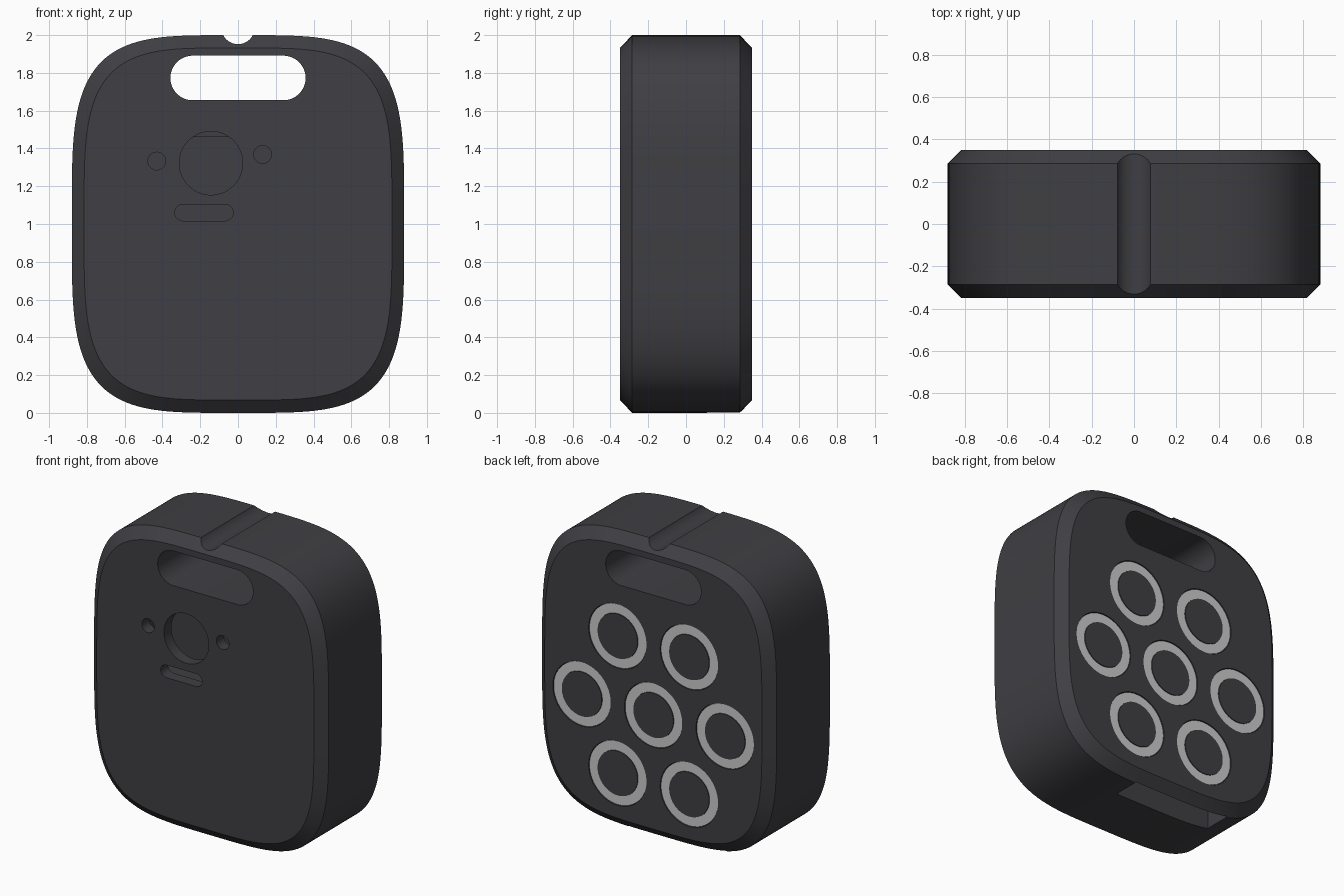
import bpy, bmesh
from math import sin, cos, pi, copysign, sqrt

if "Cube" in bpy.data.objects:
    bpy.data.objects.remove(bpy.data.objects["Cube"])


def material(name, rgb):
    m = bpy.data.materials.new(name)
    m.diffuse_color = (*rgb, 1)
    m.use_nodes = True
    m.node_tree.nodes["Principled BSDF"].inputs["Base Color"].default_value = m.diffuse_color
    return m


def loft(name, loops, closed=False):
    """Skin loops of 3D points; cap the ends, or join last to first."""
    bm = bmesh.new()
    rows = [[bm.verts.new(p) for p in loop] for loop in loops]
    pairs = list(zip(rows, rows[1:] + rows[:1])) if closed else list(zip(rows, rows[1:]))
    n = len(rows[0])
    for a, b in pairs:
        for i in range(n):
            j = (i + 1) % n
            bm.faces.new((a[i], a[j], b[j], b[i]))
    if not closed:
        bm.faces.new(rows[0])
        bm.faces.new(rows[-1])
    bmesh.ops.recalc_face_normals(bm, faces=bm.faces)
    mesh = bpy.data.meshes.new(name)
    bm.to_mesh(mesh)
    bm.free()
    ob = bpy.data.objects.new(name, mesh)
    bpy.context.collection.objects.link(ob)
    return ob


def squircle(a, b, y, n=4.0, count=160):
    def f(v, s):
        return s * copysign(abs(v) ** (2 / n), v)
    ts = [2 * pi * (i + 0.5) / count for i in range(count)]
    return [(f(cos(t), a), y, 1 + f(sin(t), b)) for t in ts]


def capsule(x, z, half, r, y, count=48):
    """Stadium outline in the xz plane; half = 0 gives a circle."""
    ts = [2 * pi * (i + 0.5) / count for i in range(count)]
    return [(x + copysign(half, cos(t)) + r * cos(t), y, z + r * sin(t)) for t in ts]


def annulus(name, x, z, ro, ri, y0, y1):
    return loft(name, [capsule(x, z, 0, r, y, 64) for r, y in
                       ((ro, y0), (ro, y1), (ri, y1), (ri, y0))], True)


def box(name, x0, x1, y0, y1, z0, z1):
    return loft(name, [[(x0, y, z0), (x1, y, z0), (x1, y, z1), (x0, y, z1)] for y in (y0, y1)])


def select(ob):
    bpy.ops.object.select_all(action='DESELECT')
    ob.select_set(True)
    bpy.context.view_layer.objects.active = ob


def cut(ob, cutter):
    cutter.hide_render = True
    mod = ob.modifiers.new("cut", 'BOOLEAN')
    mod.operation, mod.solver, mod.object = 'DIFFERENCE', 'EXACT', cutter
    select(ob)
    bpy.ops.object.modifier_apply(modifier=mod.name)
    bpy.data.objects.remove(cutter)


dark = material("dark_plastic", (0.05, 0.049, 0.056))
steel = material("ring_metal", (0.55, 0.55, 0.55))

# Chamfered squircle body
body = loft("body", [squircle(0.815, 0.932, -0.35), squircle(0.88, 1.0, -0.285),
                     squircle(0.88, 1.0, 0.285), squircle(0.815, 0.932, 0.35)])
body.data.materials.append(dark)

# Through slot and top groove
for x, z, half, r in ((0, 1.773, 0.24, 0.118), (0, 2.04, 0, 0.088)):
    cut(body, loft("cutter", [capsule(x, z, half, r, y) for y in (-0.6, 0.6)]))

# Inner sensor cavity, then openings in the front wall
cut(body, box("cutter", -0.5, 0.24, -0.27, -0.03, 0.95, 1.46))
for x, z, half, r in ((-0.143, 1.322, 0, 0.168), (-0.43, 1.333, 0, 0.047),
                      (0.13, 1.368, 0, 0.047), (-0.18, 1.06, 0.112, 0.043)):
    cut(body, loft("cutter", [capsule(x, z, half, r, y) for y in (-0.6, -0.23)]))

# Pocket in the underside
cut(body, box("cutter", -0.5, 0.23, 0.11, 0.29, -0.2, 0.15))

# Seven inlaid rings on the back, in a hexagonal layout
pitch = 0.537
row = pitch * sqrt(3) / 2
mid = 0.84
centres = [(i * pitch, mid) for i in (-1, 0, 1)]
centres += [(sx * pitch / 2, mid + sz * row) for sx in (-1, 1) for sz in (-1, 1)]
for i, (x, z) in enumerate(centres):
    cut(body, annulus("cutter", x, z, 0.217, 0.15, 0.3, 0.42))
    ring = annulus(f"back_ring_{i + 1}", x, z, 0.214, 0.151, 0.299, 0.345)
    ring.data.materials.append(steel)

# Smooth curved walls, keep edges sharp
for ob in list(bpy.context.scene.objects):
    select(ob)
    bpy.ops.object.shade_smooth_by_angle(angle=pi / 6)
